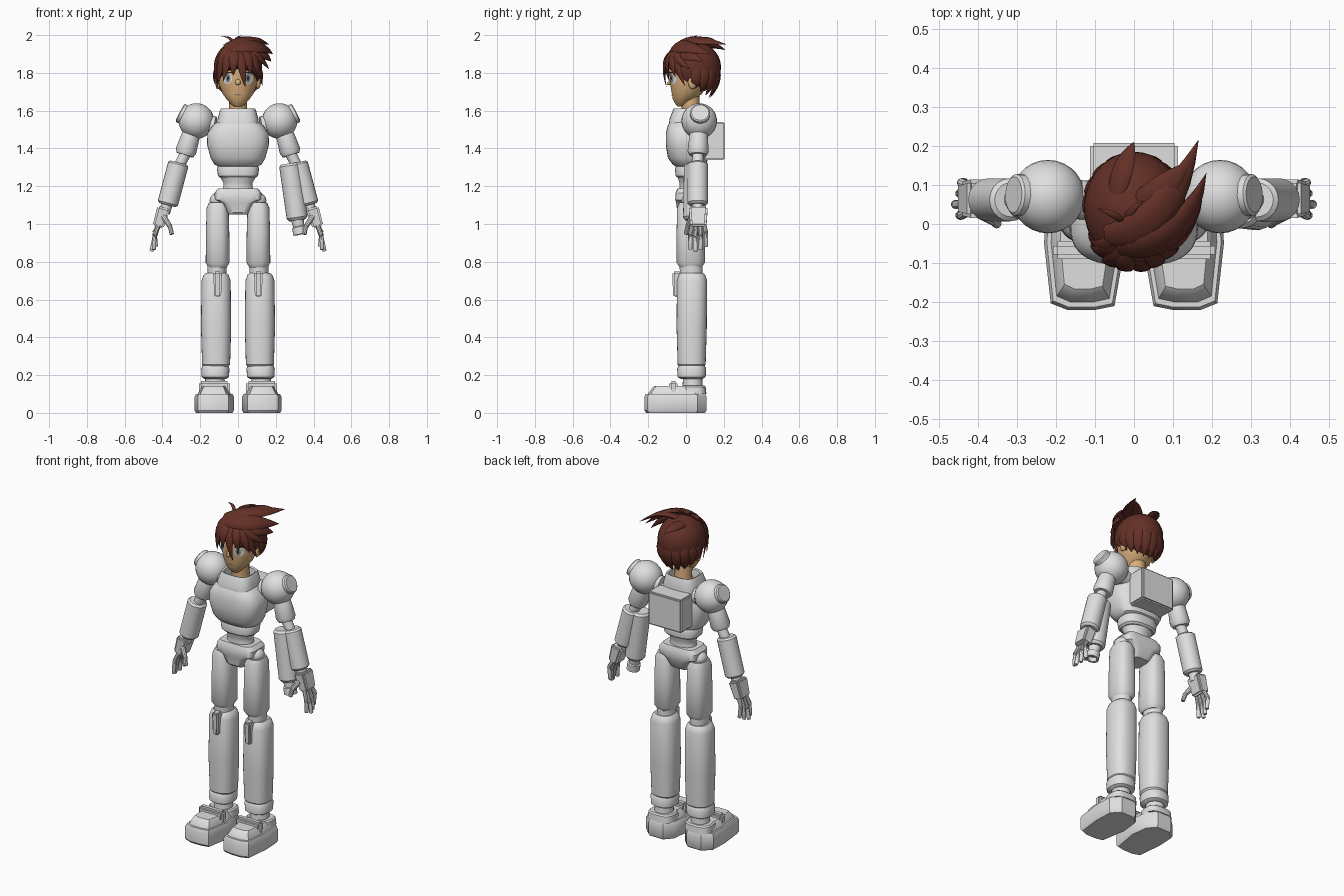
import bpy, bmesh
from math import sin, cos, pi, radians
from mathutils import Vector as V, Matrix

cube = bpy.data.objects.get("Cube")
if cube:
    bpy.data.objects.remove(cube)


def material(name, rgb):
    m = bpy.data.materials.new(name)
    m.use_nodes = True
    m.diffuse_color = (*rgb, 1)
    m.node_tree.nodes["Principled BSDF"].inputs["Base Color"].default_value = (*rgb, 1)
    return m


GREY = material("light_grey", (.74, .74, .74))
HAIR = material("brown_hair", (.125, .03, .02))
SKIN = material("skin", (.7, .43, .2))
WHITE = material("eye_white", (.8, .8, .8))
IRIS = material("iris_grey", (.25, .28, .32))
DARK = material("dark_line", (.03, .015, .012))
LIP = material("mouth_grey", (.3, .2, .15))
made = []


def finish(name, bm, mat):
    bmesh.ops.recalc_face_normals(bm, faces=bm.faces)
    me = bpy.data.meshes.new(name)
    bm.to_mesh(me)
    bm.free()
    me.materials.append(mat)
    ob = bpy.data.objects.new(name, me)
    bpy.context.collection.objects.link(ob)
    made.append(ob)
    return ob


def skin(name, rings, mat=GREY):
    """Bridge rings of equal point count and cap both ends."""
    bm = bmesh.new()
    rows = [[bm.verts.new(p) for p in ring] for ring in rings]
    n = len(rows[0])
    for a, b in zip(rows, rows[1:]):
        for i in range(n):
            bm.faces.new((a[i], a[(i + 1) % n], b[(i + 1) % n], b[i]))
    bm.faces.new(rows[0])
    bm.faces.new(rows[-1])
    return finish(name, bm, mat)


def loft(name, sections, mat=GREY, power=2, seg=32, cx=0):
    """Stack superellipse sections (z, y centre, x radius, y radius)."""
    def pw(v):
        return abs(v) ** (2 / power) * (1 if v >= 0 else -1)
    angles = [2 * pi * i / seg for i in range(seg)]
    return skin(name, [[(cx + rx * pw(cos(a)), cy + ry * pw(sin(a)), z) for a in angles]
                       for z, cy, rx, ry in sections], mat)


def tube(name, a, b, profile, mat=GREY, seg=20):
    """Turn (fraction, radius) pairs around the line a-b."""
    a, b = V(a), V(b)
    rot = (b - a).to_track_quat('Z', 'Y')
    return skin(name, [[a.lerp(b, t) + rot @ V((r * cos(2 * pi * i / seg), r * sin(2 * pi * i / seg), 0))
                        for i in range(seg)] for t, r in profile], mat)


def ball(name, c, radii, mat=GREY):
    bm = bmesh.new()
    bmesh.ops.create_uvsphere(bm, u_segments=28, v_segments=16, radius=1)
    bmesh.ops.transform(bm, matrix=Matrix.LocRotScale(V(c), None, V(radii)), verts=bm.verts)
    return finish(name, bm, mat)


def box(name, c, size, bevel=.01, taper=1, tilt=0, mat=GREY):
    bm = bmesh.new()
    bmesh.ops.create_cube(bm, size=1)
    for v in bm.verts:
        k = taper if v.co.z < 0 else 1
        v.co = V((v.co.x * size[0] * k, v.co.y * size[1] * k, v.co.z * size[2]))
    bmesh.ops.bevel(bm, geom=bm.edges[:], offset=bevel, segments=2, affect='EDGES')
    bmesh.ops.transform(bm, matrix=Matrix.Translation(c) @ Matrix.Rotation(tilt, 4, 'Y'), verts=bm.verts)
    return finish(name, bm, mat)


CROWN = V((0, .04, 1.83))


def lock(name, a, b, c, w, thick=.35):
    """Flattened pointed hair lock along a quadratic curve."""
    a, b, c = V(a), V(b), V(c)
    rings = []
    for k in range(10):
        t = k / 9
        p = a * (1 - t) ** 2 + b * 2 * t * (1 - t) + c * t * t
        d = ((b - a) * (1 - t) + (c - b) * t).normalized()
        side = d.cross(p - CROWN).normalized()
        out = side.cross(d)
        r = w * max(.01, (.55 + 1.3 * t) * (1 - t ** 1.6))
        rings.append([p + side * r * cos(j * pi / 5) + out * r * thick * sin(j * pi / 5) for j in range(10)])
    return skin(name, rings, HAIR)


# Torso, collar, waist and pelvis
loft("chest", [(1.305, .02, .105, .075), (1.315, .02, .125, .09), (1.35, .01, .145, .106), (1.42, .005, .164, .112),
               (1.48, .005, .162, .112), (1.52, .008, .135, .105), (1.54, .01, .11, .095)], power=2.8, seg=40)
loft("collar", [(1.52, .01, .112, .1), (1.555, .01, .108, .098), (1.6, .015, .096, .085), (1.612, .015, .09, .08),
                (1.608, .015, .08, .07), (1.56, .015, .075, .065)], power=3.2, seg=40)
loft("waist_ring", [(1.245, .025, .095, .07), (1.255, .025, .106, .08), (1.295, .025, .112, .084),
                    (1.31, .025, .105, .078)], power=2.6)
loft("waist", [(1.16, .025, .09, .065), (1.2, .025, .076, .058), (1.22, .025, .078, .06), (1.25, .025, .095, .07)])
loft("pelvis", [(1.05, .02, .05, .055), (1.06, .02, .056, .065), (1.11, .025, .082, .077), (1.128, .025, .122, .082),
                (1.165, .025, .125, .08), (1.188, .025, .105, .07)], power=5, seg=40)
box("backpack", (0, .15, 1.44), (.224, .115, .2), .008)

# Head with face plates that follow the face surface
HEAD = [(1.622, -.025, .02, .02), (1.635, -.02, .038, .036), (1.66, -.01, .06, .06), (1.69, .005, .082, .08),
        (1.74, .018, .1, .102), (1.8, .025, .107, .115), (1.87, .03, .1, .11), (1.93, .03, .07, .08)]
loft("head", HEAD, SKIN, seg=40)
tube("neck", (0, .03, 1.54), (0, .02, 1.69), [(0, .055), (.5, .048), (1, .05)], SKIN)
tube("nose", (0, -.075, 1.752), (0, -.104, 1.738), [(0, .02), (.6, .01), (1, .003)], SKIN, 10)


def face_y(x, z):
    for lo, hi in zip(HEAD, HEAD[1:]):
        if lo[0] <= z <= hi[0]:
            t = (z - lo[0]) / (hi[0] - lo[0])
            cy, rx, ry = [lo[k] + (hi[k] - lo[k]) * t for k in (1, 2, 3)]
            return cy - ry * max(0, 1 - (x / rx) ** 2) ** .5


def plate(name, x, z, rx, rz, lift, mat):
    bm = bmesh.new()
    def vert(r, a):
        px, pz = x + rx * r * cos(a), z + rz * r * sin(a)
        return bm.verts.new((px, face_y(px, pz) - lift, pz))
    mid = vert(0, 0)
    rim = [vert(1, i * pi / 10) for i in range(20)]
    for i in range(20):
        bm.faces.new((mid, rim[i], rim[(i + 1) % 20]))
    finish(name, bm, mat)


for s, side in ((1, "left"), (-1, "right")):
    plate(side + "_eye_white", s * .056, 1.772, .024, .03, .003, WHITE)
    plate(side + "_iris", s * .053, 1.772, .013, .025, .0045, IRIS)
    plate(side + "_pupil", s * .053, 1.772, .005, .012, .006, DARK)
    plate(side + "_lash", s * .057, 1.802, .026, .004, .005, DARK)
    ball(side + "_ear", (s * .106, .035, 1.75), (.014, .024, .035), SKIN)
plate("mouth", 0, 1.684, .02, .004, .003, LIP)

# Hair cap, cut from brow to nape
bm = bmesh.new()
bmesh.ops.create_uvsphere(bm, u_segments=36, v_segments=22, radius=1)
bmesh.ops.transform(bm, matrix=Matrix.LocRotScale(CROWN, None, V((.128, .145, .137))), verts=bm.verts)
cut = bmesh.ops.bisect_plane(bm, geom=bm.verts[:] + bm.edges[:] + bm.faces[:], plane_co=(0, -.1, 1.83),
                             plane_no=(0, .75, 1), clear_inner=True)
bmesh.ops.holes_fill(bm, edges=[e for e in bm.edges if e.is_boundary])
finish("hair_cap", bm, HAIR)

# Fringe and side locks: root x, tip, width
FRINGE = [(-.08, (-.112, .0, 1.71), .03), (-.07, (-.108, -.045, 1.74), .03), (-.045, (-.078, -.088, 1.755), .03),
          (-.02, (-.025, -.104, 1.785), .032), (.01, (.038, -.104, 1.725), .03), (.045, (.07, -.092, 1.79), .03),
          (.07, (.115, -.055, 1.775), .03), (.085, (.13, -.005, 1.73), .03), (.09, (.165, .02, 1.82), .028)]
for i, (x, tip, w) in enumerate(FRINGE):
    lock(f"fringe_lock_{i}", (x * .8, -.045, 1.93), (x * 1.3, -.145 + 9 * x * x, 1.885), tip, w)

# Nape locks
for i in range(9):
    a = radians(4 + 21.5 * i)
    c, d = cos(a), sin(a)
    lock(f"nape_lock_{i}", (.11 * c, .05 + .115 * d, 1.84), (.14 * c, .05 + .145 * d, 1.76),
         (.092 * c, .04 + .085 * d, 1.72 - .055 * d), .038)

# Swept crown locks and small tuft
SWEEP = [((-.07, -.03, 1.93), (.07, -.04, 2.0), (.165, .215, 1.95), .058),
         ((-.04, -.06, 1.92), (.12, -.07, 1.97), (.185, .13, 1.9), .056),
         ((-.02, .03, 1.93), (.08, .08, 2.0), (.14, .16, 1.965), .045),
         ((.04, -.05, 1.9), (.15, -.02, 1.92), (.175, .09, 1.86), .045),
         ((-.05, .06, 1.94), (-.03, .15, 1.96), (.0, .21, 1.92), .035),
         ((-.03, .0, 1.95), (-.03, .02, 2.0), (-.095, .04, 1.99), .012),
         ((-.02, .0, 1.95), (-.02, .03, 1.99), (.025, .06, 1.998), .012)]
for i, (a, b, c, w) in enumerate(SWEEP):
    lock(f"crown_lock_{i}", a, b, c, w, .4)

ROUND = [(0, .8), (.04, 1), (.95, 1), (1, .8)]


def capsule(name, a, b, r, seg=20):
    return tube(name, a, b, [(t, k * r) for t, k in ROUND], seg=seg)


FOOT = [(.05, -.21), (.1, -.22), (.17, -.22), (.213, -.203), (.23, -.05), (.225, .06), (.175, .108), (.08, .108),
        (.035, .06), (.022, -.05)]

for s, side in ((1, "left_"), (-1, "right_")):
    # Arm
    ball(side + "shoulder", (s * .22, .07, 1.545), (.094, .094, .094))
    tube(side + "shoulder_disc", (s * .26, .073, 1.565), (s * .308, .075, 1.59), [(0, .055), (.9, .053), (1, .046)])
    tube(side + "shoulder_joint", (s * .12, .06, 1.52), (s * .2, .07, 1.53), [(0, .05), (1, .05)])
    tube(side + "upper_arm", (s * .24, .068, 1.5), (s * .282, .063, 1.365),
         [(0, .045), (.3, .05), (.85, .056), (1, .046)])
    tube(side + "elbow", (s * .275, .063, 1.38), (s * .32, .062, 1.29), [(0, .03), (1, .028)])
    capsule(side + "forearm", (s * .314, .062, 1.325), (s * .374, .062, 1.1), .055)
    tube(side + "wrist", (s * .374, .062, 1.11), (s * .39, .062, 1.06), [(0, .03), (1, .03)])
    box(side + "palm", (s * .408, .065, 1.035), (.07, .1, .11), .01, .85, -s * .3)
    for k in range(4):
        y, drop = .022 + .028 * k, (.01, 0, .008, .025)[k]
        root = (s * .418, .035 + .02 * k, 1.0)
        knuckle, tip = (s * .442, y, .93 + drop), (s * (.458 - .012 * abs(k - 1)), y, .855 + drop)
        tube(f"{side}finger_{k}_base", root, knuckle, [(0, .012), (1, .0115)], seg=10)
        capsule(f"{side}finger_{k}_tip", knuckle, tip, .0115, 10)
    tube(side + "thumb_base", (s * .395, .03, 1.04), (s * .362, .01, .99), [(0, .016), (1, .013)], seg=10)
    capsule(side + "thumb_tip", (s * .362, .01, .995), (s * .35, .0, .945), .012, 10)

    # Leg
    ball(side + "hip", (s * .105, .025, 1.125), (.045, .05, .04))
    loft(side + "thigh", [(.77, .025, .048, .058), (.795, .025, .063, .075), (.95, .025, .062, .075),
                          (1.085, .025, .058, .072), (1.115, .025, .045, .058)], power=2.5, cx=s * .108)
    loft(side + "knee", [(.72, .028, .05, .06), (.79, .026, .05, .06)], cx=s * .112)
    loft(side + "shin", [(.245, .03, .066, .066), (.255, .03, .074, .074), (.45, .03, .08, .08),
                         (.7, .032, .077, .08), (.73, .032, .066, .07), (.74, .032, .055, .06)],
         power=2.4, cx=s * .116)
    box(side + "knee_pad", (s * .108, -.045, .68), (.044, .055, .135), .009, .85)
    loft(side + "shin_cuff", [(.18, .03, .058, .058), (.19, .03, .072, .074), (.235, .03, .075, .077),
                              (.25, .03, .068, .068)], power=2.4, cx=s * .12)
    tube(side + "ankle", (s * .122, .035, .12), (s * .122, .035, .2), [(0, .055), (1, .05)])

    # Foot
    def layer(z, k, kt):
        return [(s * (.126 + (x - .126) * k), -.04 + (y + .04) * kt, z) for x, y in FOOT]
    skin(side + "sole", [layer(0, .93, .95), layer(.012, 1, 1), layer(.085, 1, 1), layer(.1, .93, .96)])
    skin(side + "foot_upper", [layer(.09, .84, .9), layer(.105, .82, .88), layer(.135, .66, .76), layer(.143, .6, .7)])
    box(side + "foot_strap", (s * .125, -.067, .13), (.165, .046, .075), .012)
    loft(side + "heel_cuff", [(.1, .04, .082, .068), (.138, .04, .078, .064), (.145, .04, .07, .056)],
         power=3, cx=s * .125)

# Cannon beside the left forearm
capsule("arm_cannon", (.272, .045, 1.32), (.315, .04, 1.02), .056)
tube("cannon_nozzle", (.313, .04, 1.03), (.33, .035, .945), [(0, .035), (.5, .03), (.55, .037), (1, .037), (1, .025), (.7, .022)])

# Smooth shading with sharp edges kept
for ob in bpy.context.selected_objects:
    ob.select_set(False)
for ob in made:
    ob.select_set(True)
bpy.context.view_layer.objects.active = made[0]
bpy.ops.object.shade_smooth_by_angle(angle=radians(35))
